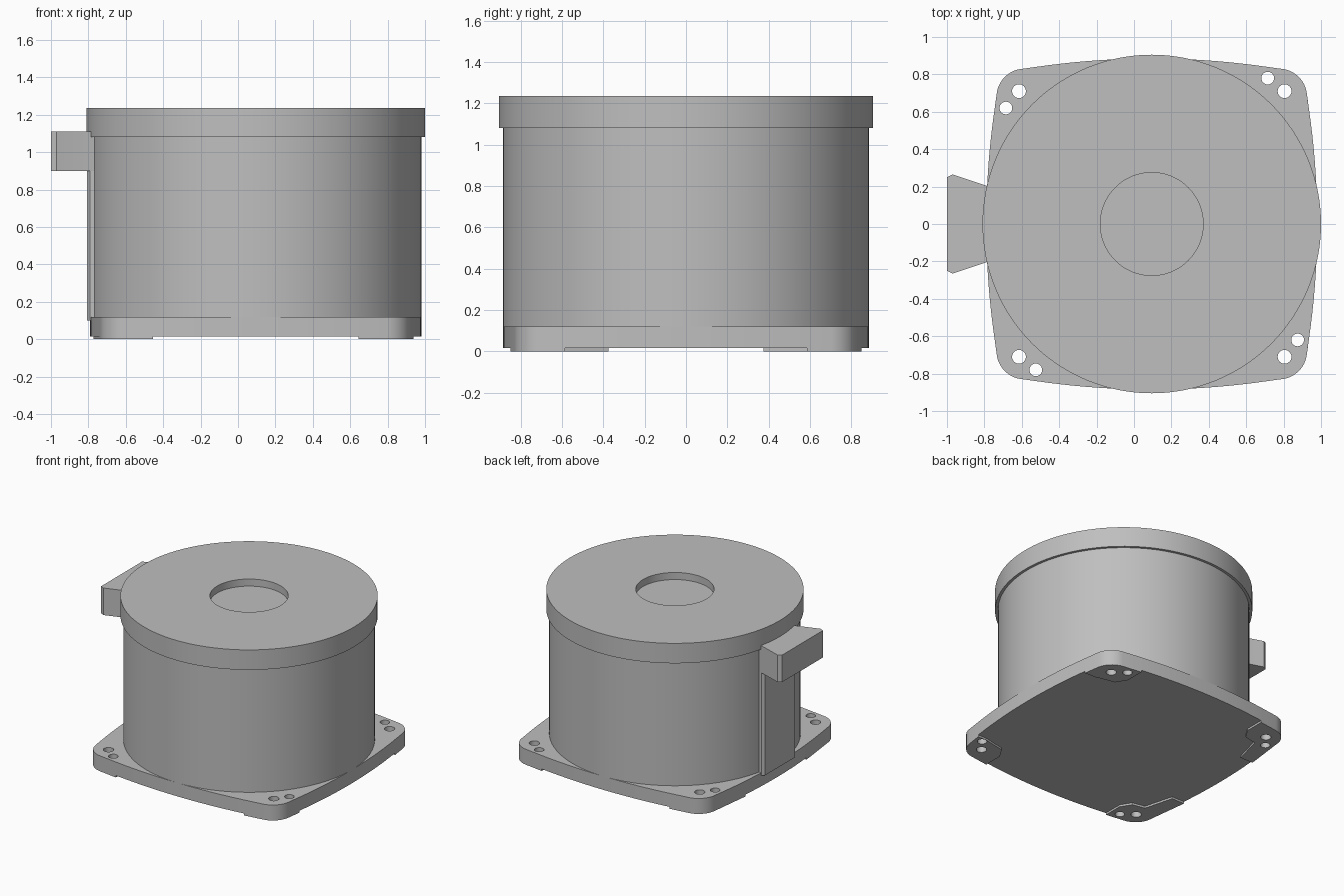
import bpy, bmesh
from math import sin, cos, pi, radians

cube = bpy.data.objects.get("Cube")
if cube:
    bpy.data.objects.remove(cube, do_unlink=True)

AXIS_X = 0.095  # the housing axis sits off-centre because of the connector

grey = bpy.data.materials.new("plain grey")
grey.use_nodes = True
grey.diffuse_color = (0.52, 0.52, 0.52, 1)
grey.node_tree.nodes["Principled BSDF"].inputs["Base Color"].default_value = (0.52, 0.52, 0.52, 1)


def add_object(name, mesh):
    mesh.name = name
    mesh.materials.clear()
    mesh.materials.append(grey)
    obj = bpy.data.objects.new(name, mesh)
    obj.location.x = AXIS_X
    bpy.context.collection.objects.link(obj)
    bpy.ops.object.select_all(action='DESELECT')
    obj.select_set(True)
    bpy.context.view_layer.objects.active = obj
    bpy.ops.object.shade_smooth_by_angle(angle=radians(30))
    return obj


def lathe(name, profile, sides=128):
    """Revolve (radius, z) points about the vertical axis; both ends are capped."""
    bm = bmesh.new()
    rings = [[bm.verts.new((r * cos(2 * pi * i / sides), r * sin(2 * pi * i / sides), z))
              for i in range(sides)] for r, z in profile]
    for low, high in zip(rings, rings[1:]):
        for i in range(sides):
            j = (i + 1) % sides
            bm.faces.new((low[i], low[j], high[j], high[i]))
    bm.faces.new(rings[0][::-1])
    bm.faces.new(rings[-1])
    mesh = bpy.data.meshes.new(name)
    bm.to_mesh(mesh)
    bm.free()
    return add_object(name, mesh)


def slab(name, outlines, z0, z1):
    """Extrude a filled flat outline; further outlines become holes."""
    curve = bpy.data.curves.new(name, 'CURVE')
    curve.dimensions = '2D'
    curve.fill_mode = 'BOTH'
    curve.extrude = (z1 - z0) / 2
    for pts in outlines:
        spline = curve.splines.new('POLY')
        spline.points.add(len(pts) - 1)
        for p, (x, y) in zip(spline.points, pts):
            p.co = (x, y, 0, 1)
        spline.use_cyclic_u = True
    temp = bpy.data.objects.new(name + "_helper", curve)
    bpy.context.collection.objects.link(temp)
    bpy.context.view_layer.update()
    mesh = bpy.data.meshes.new_from_object(
        temp.evaluated_get(bpy.context.evaluated_depsgraph_get()))
    bpy.data.objects.remove(temp, do_unlink=True)
    bm = bmesh.new()
    bm.from_mesh(mesh)
    bmesh.ops.remove_doubles(bm, verts=bm.verts, dist=0.0001)
    bmesh.ops.translate(bm, verts=bm.verts, vec=(0, 0, (z0 + z1) / 2))
    bmesh.ops.recalc_face_normals(bm, faces=bm.faces)
    bm.to_mesh(mesh)
    bm.free()
    return add_object(name, mesh)


def arc(cx, cy, r, start, end, steps):
    return [(cx + r * cos(radians(start + (end - start) * i / steps)),
             cy + r * sin(radians(start + (end - start) * i / steps))) for i in range(steps + 1)]


def quarter_turns(p, n):
    for _ in range(n):
        p = (-p[1], p[0])
    return p


def edge(t):
    """Distance of the bulging base edge from the axis."""
    return 0.885 - 0.118 * t * t


# Housing and lid with a shallow round recess
lathe("housing", [(0.885, 0.1), (0.885, 1.085)])
lathe("lid", [(0.905, 1.08), (0.905, 1.235), (0.275, 1.235), (0.275, 1.18)])

# Base plate: bulging sides, rounded corners, two holes per corner
corner = arc(0.68, 0.68, 0.15, 9, 81, 12)
side = [(edge(i * 0.068), i * 0.068) for i in range(-9, 10)] + corner
outline = [quarter_turns(p, n) for n in range(4) for p in side]


def holes(n):
    centres = [((0.71, 0.71), 0.037), ((0.62, 0.78), 0.034)]
    return [arc(*quarter_turns(c, n), r, 0, 345, 23) for c, r in centres]


slab("base_plate", [outline] + [h for n in range(4) for h in holes(n)], 0.015, 0.12)

# Thin corner feet, longer on the connector side
names = ["back_left_foot", "back_right_foot", "front_right_foot", "front_left_foot"]
for n, name in enumerate(names):
    sx = 1 if n in (0, 3) else -1
    sy = 1 if n < 2 else -1
    y_end = 0.585 if sx > 0 else 0.375
    foot = [(edge(y_end), y_end)] + corner + [
        (0.55, edge(0.55)), (0.55, 0.7), (0.6, 0.62), (0.7, 0.6), (0.76, y_end)]
    slab(name, [[(sx * x, sy * y) for x, y in foot]] + holes(n), 0, 0.015)

# Cable connector and the flat rib beneath it
half = [(-0.7, 0.17), (-0.885, 0.205), (-1.065, 0.265), (-1.095, 0.25)]
slab("connector", [half + [(x, -y) for x, y in half[::-1]]], 0.9, 1.11)
half = [(-0.75, 0.2), (-0.885, 0.2), (-0.903, 0.185)]
slab("side_rib", [half + [(x, -y) for x, y in half[::-1]]], 0.1, 0.9)
